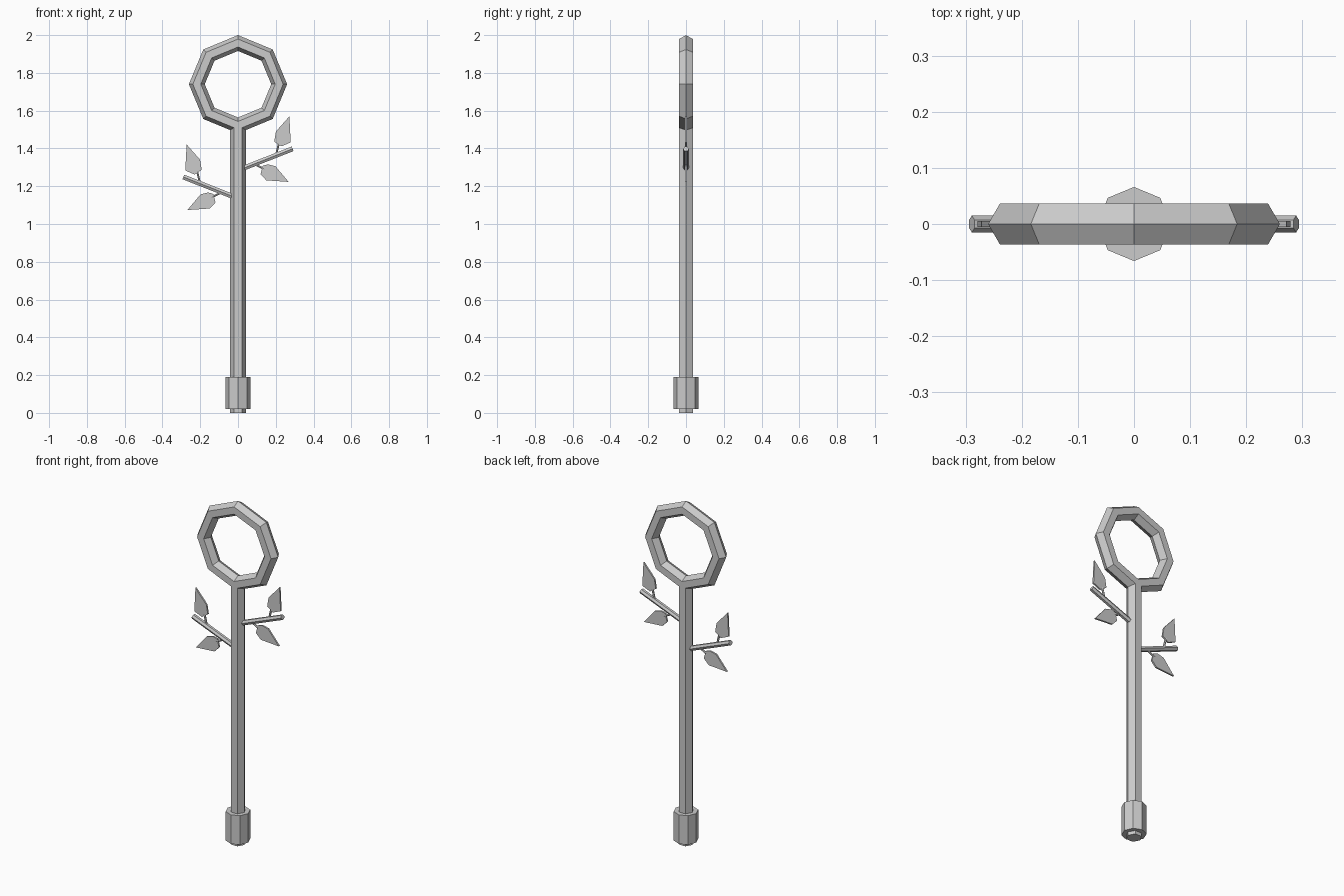
import bpy, bmesh
from math import atan2, hypot, radians

if "Cube" in bpy.data.objects:
    bpy.data.objects.remove(bpy.data.objects["Cube"])


def rod(name, a, b, radius, sides=6, turn=0.0):
    """Prism between two (x, z) points in the y = 0 plane."""
    dx, dz = b[0] - a[0], b[1] - a[1]
    bpy.ops.mesh.primitive_cylinder_add(
        vertices=sides, radius=radius, depth=hypot(dx, dz),
        location=((a[0] + b[0]) / 2, 0, (a[1] + b[1]) / 2),
        rotation=(0, atan2(dx, dz), turn))
    bpy.context.object.name = name


def leaf(name, outline, thickness=0.01):
    """Flat leaf extruded from an (x, z) outline."""
    bm = bmesh.new()
    face = bm.faces.new([bm.verts.new((x, -thickness / 2, z)) for x, z in outline])
    ext = bmesh.ops.extrude_face_region(bm, geom=[face], use_keep_orig=True)
    for v in ext["geom"]:
        if isinstance(v, bmesh.types.BMVert):
            v.co.y += thickness
    bmesh.ops.recalc_face_normals(bm, faces=bm.faces)
    mesh = bpy.data.meshes.new(name)
    bm.to_mesh(mesh)
    bm.free()
    bpy.context.collection.objects.link(bpy.data.objects.new(name, mesh))


# Head ring: eight segments, six-sided section
bpy.ops.mesh.primitive_torus_add(
    major_segments=8, minor_segments=6, major_radius=0.218, minor_radius=0.042,
    location=(0, 0, 1.74), rotation=(radians(90), 0, 0))
ring = bpy.context.object
ring.name = "head_ring"
for p in ring.data.polygons:
    p.use_smooth = False

# Shaft and bottom grip
rod("shaft", (0, 0), (0, 1.53), 0.042, 6, radians(90))
rod("grip", (0, 0.02), (0, 0.19), 0.066, 8)

# Twigs: the left one mirrors the right one, set lower
UPPER = [(.272, 1.57), (.279, 1.432), (.23, 1.411), (.192, 1.436), (.201, 1.49)]
LOWER = [(.268, 1.223), (.198, 1.306), (.158, 1.316), (.131, 1.308),
         (.119, 1.263), (.15, 1.231)]
for side, s, drop in (("right", 1, 0.0), ("left", -1, 0.149)):
    def place(p):
        return (s * p[0], p[1] - drop)

    rod(side + "_branch", place((.03, 1.296)), place((.289, 1.398)), 0.015)
    rod(side + "_upper_stem", place((.2, 1.36)), place((.217, 1.43)), 0.006)
    rod(side + "_lower_stem", place((.085, 1.318)), place((.14, 1.29)), 0.006)
    leaf(side + "_upper_leaf", [place(p) for p in UPPER])
    leaf(side + "_lower_leaf", [place(p) for p in LOWER])
